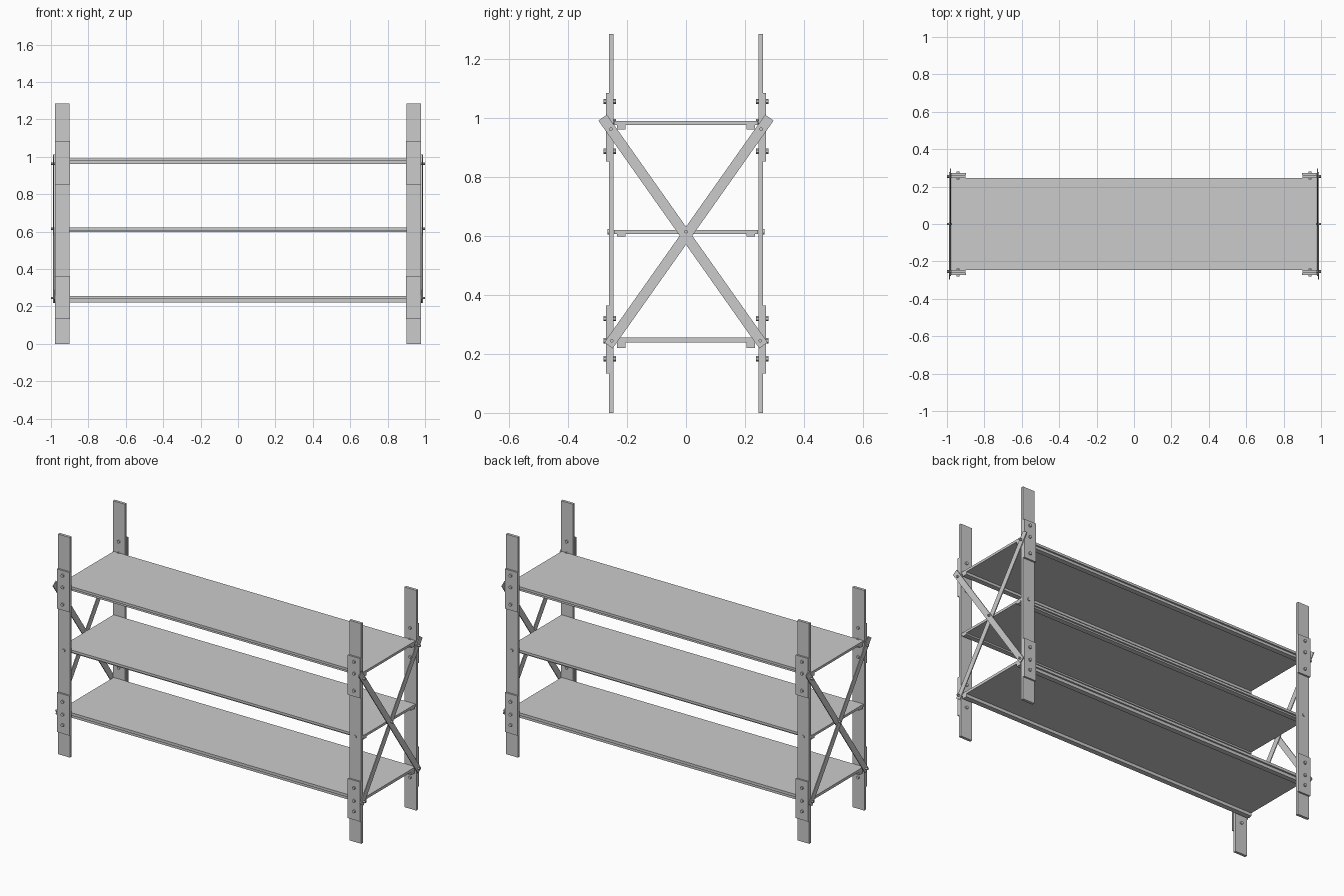
import bpy
from math import atan2, hypot, pi
from mathutils import Matrix, Vector

if "Cube" in bpy.data.objects:
    bpy.data.objects.remove(bpy.data.objects["Cube"])


def box(name, lo, hi):
    """Axis-aligned box between two corners (given in any order)."""
    lo, hi = Vector(lo), Vector(hi)
    bpy.ops.mesh.primitive_cube_add(size=1, location=(lo + hi) / 2)
    ob = bpy.context.object
    ob.name = name
    ob.data.transform(Matrix.Diagonal([abs(c) for c in hi - lo]).to_4x4())
    return ob


def cyl(name, a, b, r, sides):
    """Cylinder from point a to point b."""
    a, b = Vector(a), Vector(b)
    bpy.ops.mesh.primitive_cylinder_add(vertices=sides, radius=r, depth=(b - a).length,
                                        location=(a + b) / 2)
    ob = bpy.context.object
    ob.name = name
    ob.rotation_euler = (b - a).to_track_quat('Z', 'Y').to_euler()
    if sides > 8:
        bpy.ops.object.shade_smooth_by_angle()
    return ob


# Shelf boards with two lengthwise rails under each
for label, bottom, top, rail in (("lower", 0.239, 0.255, 0.221),
                                 ("middle", 0.607, 0.621, 0.598),
                                 ("upper", 0.977, 0.991, 0.962)):
    box(label + "_shelf", (-0.975, -0.245, bottom), (0.975, 0.245, top))
    for s in (-1, 1):
        box(label + "_shelf_rail", (-0.975, s * 0.235, rail), (0.975, s * 0.205, bottom))

# Corner posts, reinforcing plates and their bolts
for sx in (-1, 1):
    for sy in (-1, 1):
        box("post", (sx * 0.902, sy * 0.246, 0), (sx * 0.979, sy * 0.262, 1.285))
        for z0, z1, bolts in ((0.133, 0.364, (0.184, 0.245, 0.32)),
                              (0.853, 1.085, (0.888, 0.988, 1.057))):
            box("post_plate", (sx * 0.898, sy * 0.262, z0), (sx * 0.979, sy * 0.272, z1))
            for z in bolts:
                x = sx * 0.941
                cyl("bolt_head", (x, sy * 0.27, z), (x, sy * 0.28, z), 0.009, 12)
                cyl("bolt_nut", (x, sy * 0.238, z), (x, sy * 0.248, z), 0.009, 6)
        cyl("middle_bolt_head", (sx * 0.941, sy * 0.26, 0.615),
            (sx * 0.941, sy * 0.267, 0.615), 0.009, 12)

# Crossed flat braces at both ends, bolted at the corners and centre
for sx in (-1, 1):
    for sy, x in ((-1, 0.987), (1, 0.982)):
        y0, z0, y1, z1 = sy * 0.283, 1.002, -sy * 0.263, 0.229
        length = hypot(y1 - y0, z1 - z0)
        brace = box("cross_brace", (-0.0025, -0.0175, -length / 2),
                    (0.0025, 0.0175, length / 2))
        brace.location = (sx * x, (y0 + y1) / 2, (z0 + z1) / 2)
        brace.rotation_euler = (-atan2(y0 - y1, z0 - z1), 0, 0)
    for y, z in ((-0.255, 0.963), (0.255, 0.963), (-0.252, 0.245), (0.252, 0.245), (0, 0.615)):
        cyl("brace_bolt", (sx * 0.968, y, z), (sx * 1.0, y, z), 0.006, 12)
